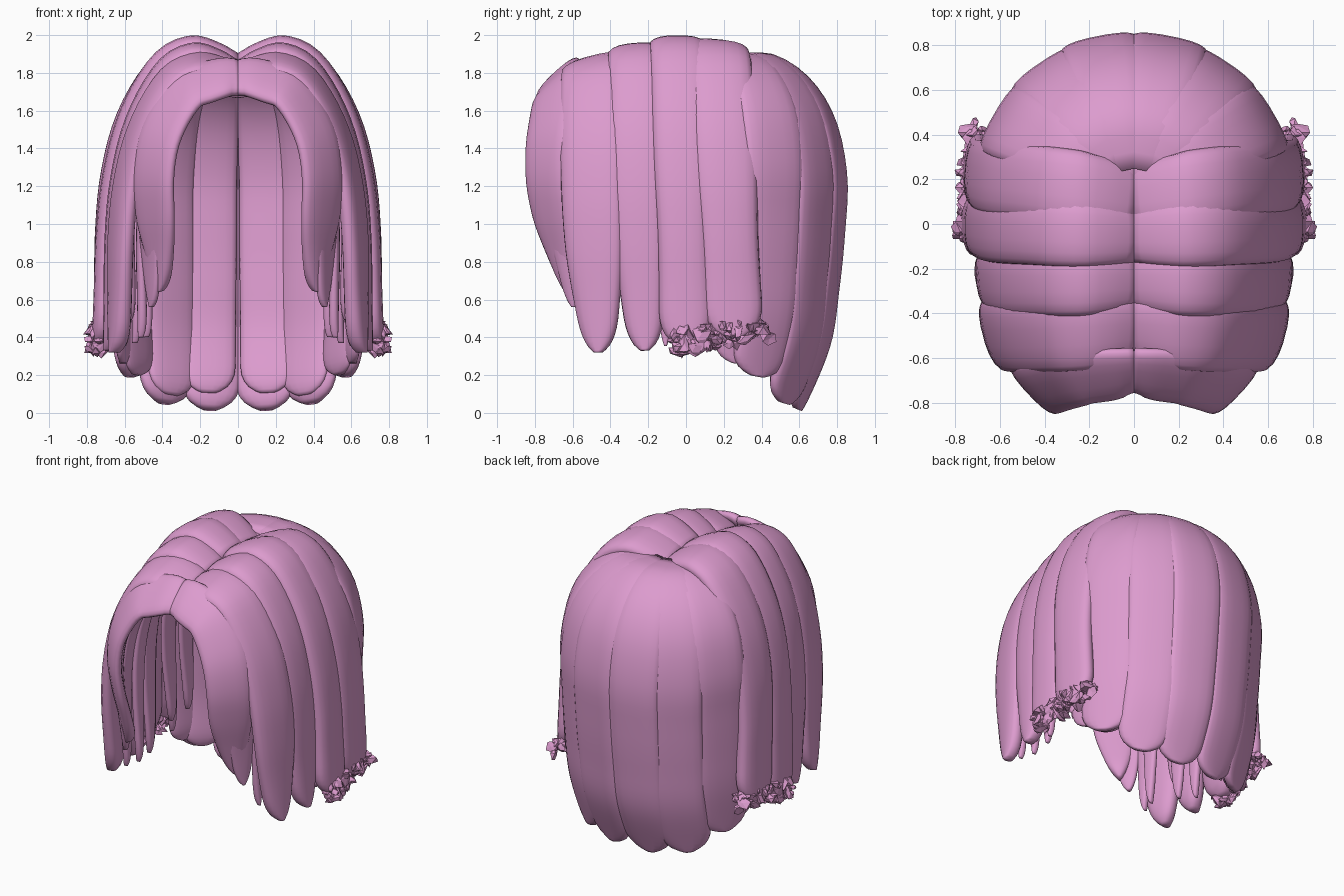
import bpy, bmesh, math, random
from mathutils import Vector

random.seed(4)
cube = bpy.data.objects.get("Cube")
if cube:
    bpy.data.objects.remove(cube, do_unlink=True)

pink = bpy.data.materials.new("hair_pink")
pink.use_nodes = True
pink.diffuse_color = (0.72, 0.33, 0.62, 1)
pink.node_tree.nodes["Principled BSDF"].inputs["Base Color"].default_value = pink.diffuse_color

UP = Vector((0, 0, 1))
SIDES, STEPS = 18, 36


def finish(name, bm, smooth):
    """Turn a bmesh into a mirrored pink object."""
    bmesh.ops.recalc_face_normals(bm, faces=bm.faces)
    mesh = bpy.data.meshes.new(name)
    bm.to_mesh(mesh)
    bm.free()
    for p in mesh.polygons:
        p.use_smooth = smooth
    mesh.materials.append(pink)
    ob = bpy.data.objects.new(name, mesh)
    bpy.context.collection.objects.link(ob)
    ob.modifiers.new("mirror", 'MIRROR').use_mirror_merge = False


def sample(vals, t):
    """Smooth curve through evenly spaced values (numbers or vectors)."""
    f = t * (len(vals) - 1)
    i = min(int(f), len(vals) - 2)
    f -= i
    b, c = vals[i], vals[i + 1]
    a = vals[i - 1] if i else b * 2 - c
    d = vals[i + 2] if i + 2 < len(vals) else c * 2 - b
    return b + (c - a) * (f / 2) + (a * 2 - b * 5 + c * 4 - d) * (f * f / 2) \
        + (b * 3 - a - c * 3 + d) * (f ** 3 / 2)


def power(v, e):
    return math.copysign(abs(v) ** e, v)


def lock(name, path, widths, thick, out, tilt=0.0, blunt=.08):
    """Sweep a lens section along a path; the path is the outer crest."""
    bm = bmesh.new()
    rings = []
    for s in range(STEPS + 1):
        t = 1 - (1 - s / STEPS) ** 1.5
        p = sample(path, t)
        tan = (sample(path, min(t + .01, 1)) - sample(path, max(t - .01, 0))).normalized()
        w = UP.cross(out)
        w = (w - tan * w.dot(tan)).normalized()
        n = tan.cross(w)
        w, n = w * math.cos(tilt) + n * math.sin(tilt), n * math.cos(tilt) - w * math.sin(tilt)
        tip = max(.05, 1 - (max(0, t - 1 + blunt) / blunt) ** 2.5) ** .45
        hw, th = sample(widths, t) * tip, thick * (0.4 + 0.6 * tip)
        ring = []
        for k in range(SIDES):
            a = math.tau * k / SIDES
            u, v = power(math.cos(a), .8), power(math.sin(a), .8)
            ring.append(bm.verts.new(p + w * hw * u + n * th * (v - 1) / 2))
        rings.append(ring)
    for r, q in zip(rings, rings[1:]):
        for k in range(SIDES):
            j = (k + 1) % SIDES
            bm.faces.new((r[k], r[j], q[j], q[k]))
    bm.faces.new(rings[0])
    bm.faces.new(rings[-1])
    finish(name, bm, True)


# Drape from the parting over the side of the head: (x, z)
DRAPE = [(-.02, 1.89), (.1, 1.96), (.25, 2), (.42, 1.93), (.56, 1.75), (.67, 1.5),
         (.735, 1.2), (.76, .9), (.765, .6), (.77, .3)]


def side_lock(name, ys, hw, reach, top, end, thick=.12, tilt=0.0, tuck=0.0, taper=.6, lift=0.0):
    path = []
    for i, (x, z) in enumerate(DRAPE):
        k = i / (len(DRAPE) - 1)
        z = end + (z - .3) / 1.7 * (top - end) + lift * max(0, 1 - x / .25)
        x = x * reach / .77 - tuck * max(0, k - .6) / .4
        path.append(Vector((x, sample(ys, k), z)))
    lock(name, path, [hw * .85, hw, hw, hw, hw * .9, hw * taper], thick, Vector((1, 0, 0)), tilt)


side_lock("fringe_lock", [-.68, -.72, -.76, -.64], .15, .515, 1.78, .64, .08, .75, .09, .3, .09)
side_lock("fringe_under_lock", [-.6, -.64, -.66, -.6], .11, .52, 1.73, .56, .05, .5, .05, .4, .08)
side_lock("temple_lock", [-.48, -.51, -.51, -.47], .17, .685, 1.89, .32, .11, .25, 0, .5, .03)
side_lock("front_side_lock", [-.26, -.27, -.26, -.22], .15, .715, 1.96, .33, .12, .08)
side_lock("middle_side_lock", [-.05, -.04, -.02, 0], .15, .755, 2.0, .36, .12, 0, -.02, .95)
side_lock("rear_side_lock", [.12, .18, .22, .26], .17, .765, 1.98, .4, .12, -.08, 0, .95)

# Thin strands hanging beneath the side locks
for i in range(8):
    y = -.52 + i * .1
    side_lock(f"under_strand_{i + 1}", [y + .03, y, y + random.uniform(0, .06)],
              random.uniform(.06, .09), .56 + .09 * min(1, i / 3) - .06 * (i % 2),
              1.74 + .045 * min(i, 3), random.uniform(.3, .55), .05, .1, .03, .4, .07)


# Back locks fan out from the crown
REACH = [0, .36, .68, .9, 1, .98, .93, .85, .62]
FALL = [1.9, 1.9, 1.77, 1.55, 1.25, .95, .65, .35, .01]


def back_lock(name, start, wide, facing, hw, end, drop=0.0, thick=.09):
    path = []
    for i, (f, z) in enumerate(zip(REACH, FALL)):
        side = f if i < 4 else .85 + f * .15
        top = FALL[0] - drop
        path.append(Vector((start[0] + (wide[0] - start[0]) * side,
                            start[1] + (wide[1] - start[1]) * f,
                            end + (z - FALL[-1]) / (FALL[0] - FALL[-1]) * (top - end))))
    a = math.radians(facing)
    lock(name, path, [.12, hw * .85, hw, hw, hw * .97, hw * .92], thick,
         Vector((math.sin(a), math.cos(a), 0)), 0, .06)


back_lock("back_center_lock", (.04, .24), (.16, .84), 11, .175, .01)
back_lock("back_outer_lock", (.07, .24), (.42, .72), 34, .175, .045)
back_lock("back_corner_lock", (.09, .22), (.625, .49), 60, .175, .19)
back_lock("inner_center_lock", (.06, .24), (.165, .785), 8, .155, .1, .06, .06)
back_lock("inner_outer_lock", (.06, .24), (.38, .68), 32, .155, .09, .06, .06)
back_lock("inner_corner_lock", (.07, .22), (.58, .47), 58, .155, .2, .06, .06)
back_lock("inner_side_lock", (.08, .2), (.655, .33), 75, .15, .26, .06, .06)

# Crinkled ends on the side locks
bm = bmesh.new()
for i in range(80):
    y = random.uniform(-.07, .45)
    at = Vector((.765 - .1 * max(0, y) + random.uniform(-.05, .015), y,
                 .35 + .24 * min(.3, max(0, y)) + random.uniform(-.03, .08)))
    size = Vector([random.uniform(.015, .05) for _ in range(3)])
    for v in bmesh.ops.create_icosphere(bm, subdivisions=1, radius=1)["verts"]:
        v.co = at + v.co * size * random.uniform(.4, 1.5)
finish("crinkled_ends", bm, False)
